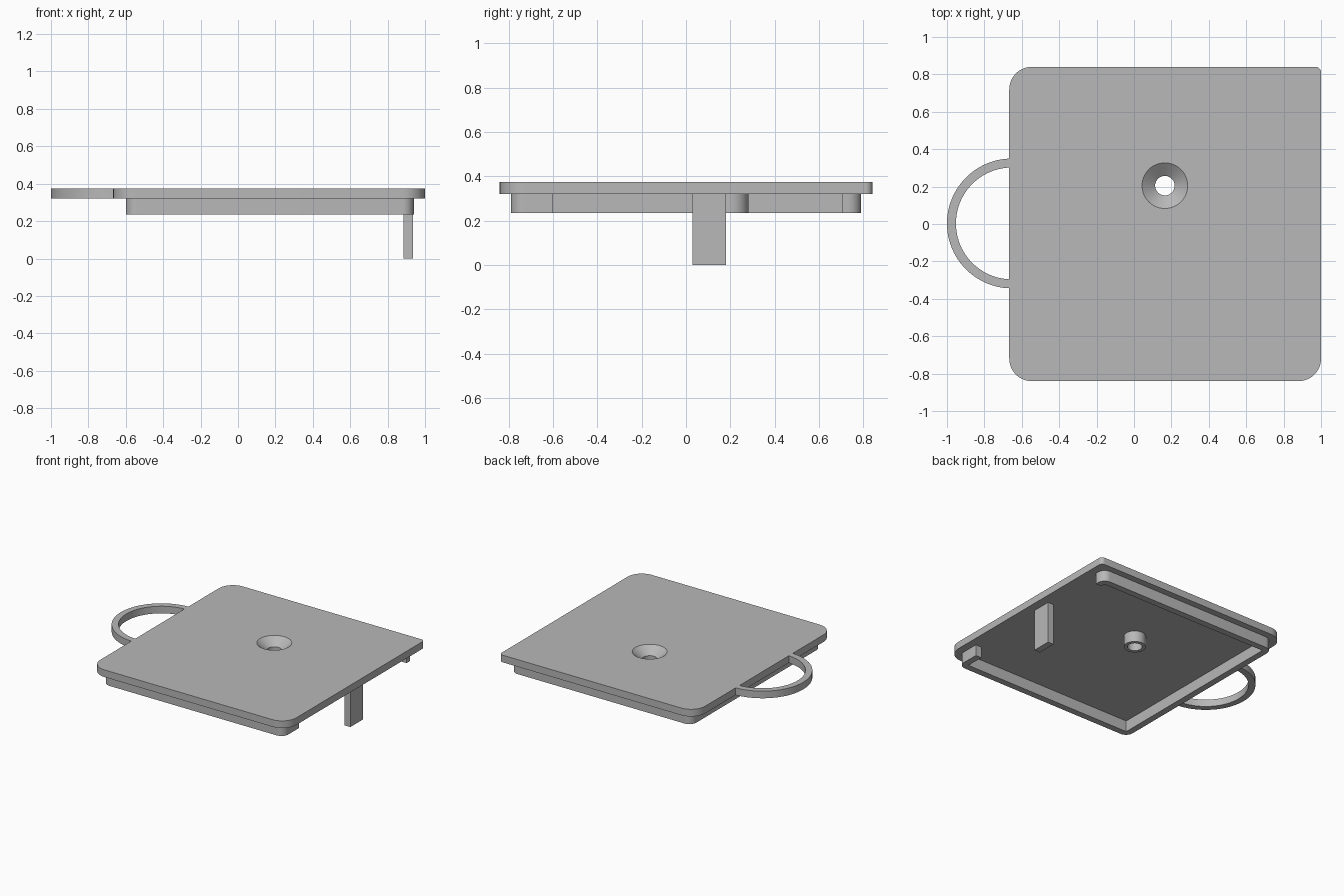
import bpy
import bmesh
from math import cos, sin, pi, radians
from mathutils import Vector

default = bpy.data.objects.get("Cube")
if default:
    bpy.data.objects.remove(default, do_unlink=True)

grey = bpy.data.materials.new("plain grey")
grey.use_nodes = True
colour = (0.48, 0.48, 0.48, 1)
grey.diffuse_color = colour
grey.node_tree.nodes["Principled BSDF"].inputs["Base Color"].default_value = colour

UNDER, TOP, RIM_LOW = 0.32, 0.375, 0.235
HOLE = (0.165, 0.205)


def fillet(corners, steps=10):
    """Outline from (x, y, radius) corners, all square corners."""
    out = []
    for i, (x, y, r) in enumerate(corners):
        p = Vector((x, y))
        if r == 0:
            out.append(p)
            continue
        before = (Vector(corners[i - 1][:2]) - p).normalized()
        after = (Vector(corners[(i + 1) % len(corners)][:2]) - p).normalized()
        centre = p + (before + after) * r
        for k in range(steps + 1):
            a = pi / 2 * k / steps
            out.append(centre - after * r * cos(a) - before * r * sin(a))
    return out


def arc(centre, r, start=0.0, end=2 * pi, n=48, closed=True):
    count = n if closed else n + 1
    angles = [start + (end - start) * k / n for k in range(count)]
    return [Vector((centre[0] + r * cos(a), centre[1] + r * sin(a))) for a in angles]


def solid(name, low_loops, high_loops, z0, z1):
    """Solid between two sets of matching loops; inner loops become holes."""
    bm = bmesh.new()
    caps = ([], [])
    for low, high in zip(low_loops, high_loops):
        rings = [[bm.verts.new((p.x, p.y, z)) for p in loop]
                 for loop, z in ((low, z0), (high, z1))]
        n = len(low)
        for i in range(n):
            j = (i + 1) % n
            bm.faces.new((rings[0][i], rings[0][j], rings[1][j], rings[1][i]))
        for ring, edges in zip(rings, caps):
            edges += [bm.edges.get((ring[i], ring[(i + 1) % n])) for i in range(n)]
    for edges, z in zip(caps, (-1, 1)):
        bmesh.ops.triangle_fill(bm, edges=edges, use_beauty=True, normal=(0, 0, z))
    bmesh.ops.recalc_face_normals(bm, faces=bm.faces)
    mesh = bpy.data.meshes.new(name)
    bm.to_mesh(mesh)
    bm.free()
    mesh.materials.append(grey)
    obj = bpy.data.objects.new(name, mesh)
    bpy.context.collection.objects.link(obj)
    bpy.ops.object.select_all(action='DESELECT')
    obj.select_set(True)
    bpy.context.view_layer.objects.active = obj
    bpy.ops.object.shade_smooth_by_angle(angle=radians(30))
    return obj


def prism(name, loops, z0, z1):
    return solid(name, loops, loops, z0, z1)


# Cover plate with countersunk hole; one corner is nearly square
plate = fillet([(-0.667, -0.84, 0.12), (1, -0.84, 0.12),
                (1, 0.84, 0.03), (-0.667, 0.84, 0.12)])
solid("cover_plate", [plate, arc(HOLE, 0.052)], [plate, arc(HOLE, 0.122)], UNDER, TOP)

# Locating rim under the plate, open along most of the +x side
R = 0.06
rim = fillet([(0.94, -0.6, 0), (0.94, -0.79, R), (-0.6, -0.79, R),
              (-0.6, 0.79, R), (0.94, 0.79, R), (0.94, 0.705, 0),
              (0.89, 0.705, 0), (0.89, 0.74, 0), (-0.55, 0.74, 0),
              (-0.55, -0.74, 0), (0.89, -0.74, 0), (0.89, -0.6, 0)])
prism("locating_rim", [rim], RIM_LOW, UNDER)

# Screw boss below the hole
prism("screw_boss", [arc(HOLE, 0.077), arc(HOLE, 0.052)], RIM_LOW, UNDER)

# Downward tab
tab = fillet([(0.885, 0.03, 0), (0.935, 0.03, 0), (0.935, 0.18, 0), (0.885, 0.18, 0)])
prism("latch_tab", [tab], 0, UNDER)

# Half-ring handle
mid = (-0.653, 0.003)
outer = arc(mid, 0.347, pi / 2, 3 * pi / 2, closed=False)
inner = arc(mid, 0.299, 3 * pi / 2, pi / 2, closed=False)
prism("ring_handle", [outer + inner], UNDER, TOP)
